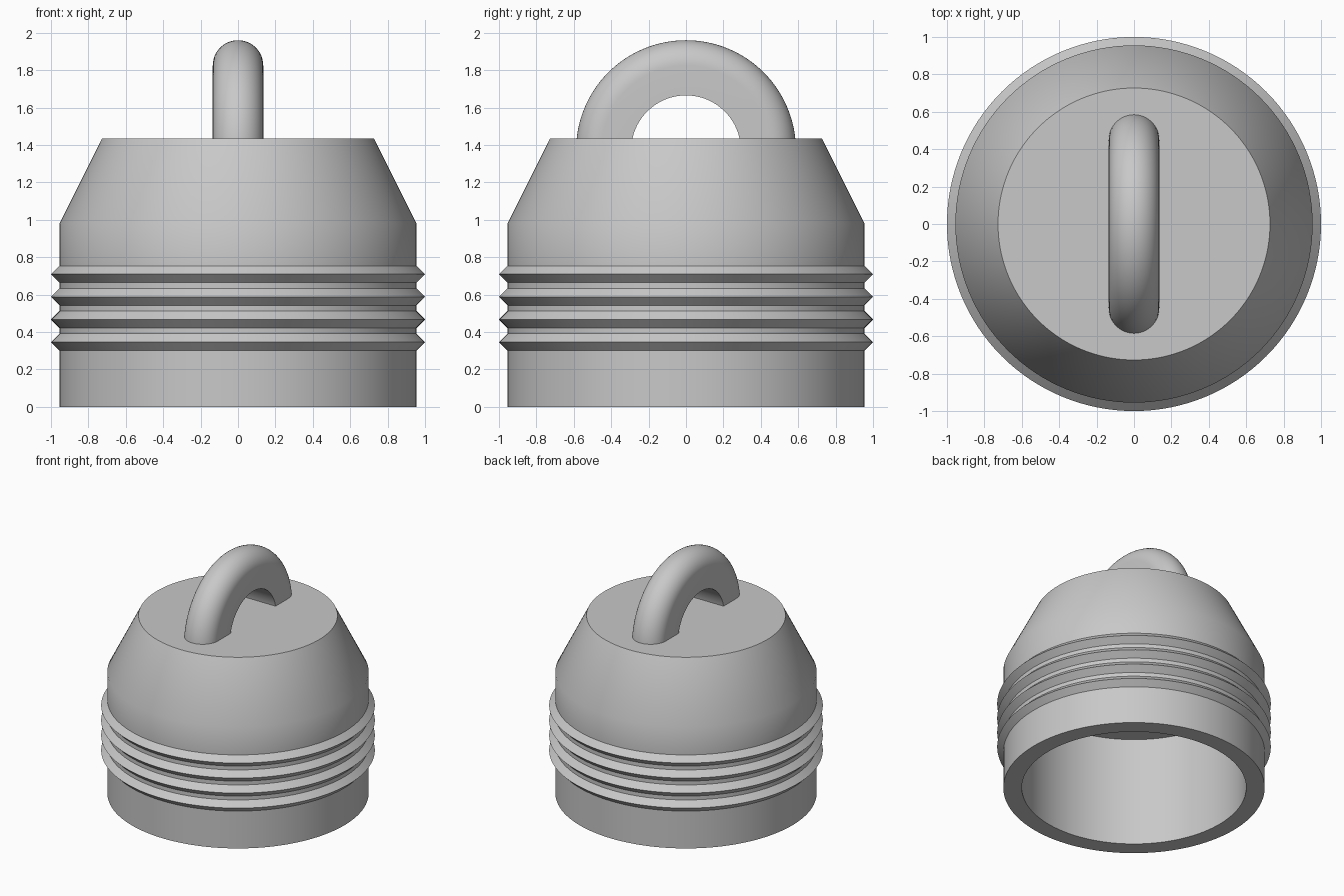
import bpy, bmesh
from math import sin, cos, pi, radians
from mathutils import Vector, Matrix

cube = bpy.data.objects.get("Cube")
if cube:
    bpy.data.objects.remove(cube, do_unlink=True)

grey = bpy.data.materials.new("plain_grey")
grey.use_nodes = True
colour = (0.58, 0.58, 0.58, 1)
grey.diffuse_color = colour
grey.node_tree.nodes["Principled BSDF"].inputs["Base Color"].default_value = colour


def spin_profile(name, points, closed, centre, axis, angle, steps):
    """Sweep a profile of 3D points around an axis."""
    bm = bmesh.new()
    full = abs(angle - 2 * pi) < 1e-6
    verts = [bm.verts.new(p) for p in points]
    edges = [bm.edges.new(pair) for pair in zip(verts, verts[1:])]
    if closed:
        edges.append(bm.edges.new((verts[-1], verts[0])))
    if not full:
        bm.faces.new(verts)  # start cap
    out = bmesh.ops.spin(bm, geom=verts + edges, cent=centre, axis=axis,
                         angle=angle, steps=steps, use_merge=False)
    if not full:
        ends = [g for g in out["geom_last"] if isinstance(g, bmesh.types.BMEdge)]
        bmesh.ops.contextual_create(bm, geom=ends)  # end cap
    bmesh.ops.remove_doubles(bm, verts=bm.verts[:], dist=0.0005)
    bmesh.ops.recalc_face_normals(bm, faces=bm.faces[:])
    mesh = bpy.data.meshes.new(name)
    bm.to_mesh(mesh)
    bm.free()
    mesh.materials.append(grey)
    obj = bpy.data.objects.new(name, mesh)
    bpy.context.collection.objects.link(obj)
    bpy.ops.object.select_all(action='DESELECT')
    obj.select_set(True)
    bpy.context.view_layer.objects.active = obj
    bpy.ops.object.shade_smooth_by_angle(angle=radians(30))
    return obj


# Hollow body with four pointed ribs, from cavity ceiling round to the top
wall, cavity, ceiling = 0.955, 0.82, 0.88
outline = [(0, ceiling), (cavity, ceiling), (cavity, 0), (wall, 0)]
for i in range(4):
    z = 0.346 + 0.121 * i
    outline += [(wall, z - 0.045), (1.0, z), (wall, z + 0.045)]
outline += [(wall, 0.98), (0.727, 1.435), (0, 1.435)]
spin_profile("body", [(r, 0, z) for r, z in outline], False,
             (0, 0, 0), (0, 0, 1), 2 * pi, 128)

# Arched handle: flat inside, rounded outside
half_width, inner, outer, pivot = 0.135, 0.293, 0.588, 1.372
section = [(half_width, inner)]
for i in range(25):
    a = pi * i / 24
    section.append((half_width * cos(a), outer - half_width + half_width * sin(a)))
section.append((-half_width, inner))
spin_profile("handle", [(x, r, pivot) for x, r in section], True,
             (0, 0, pivot), (1, 0, 0), pi, 64)
